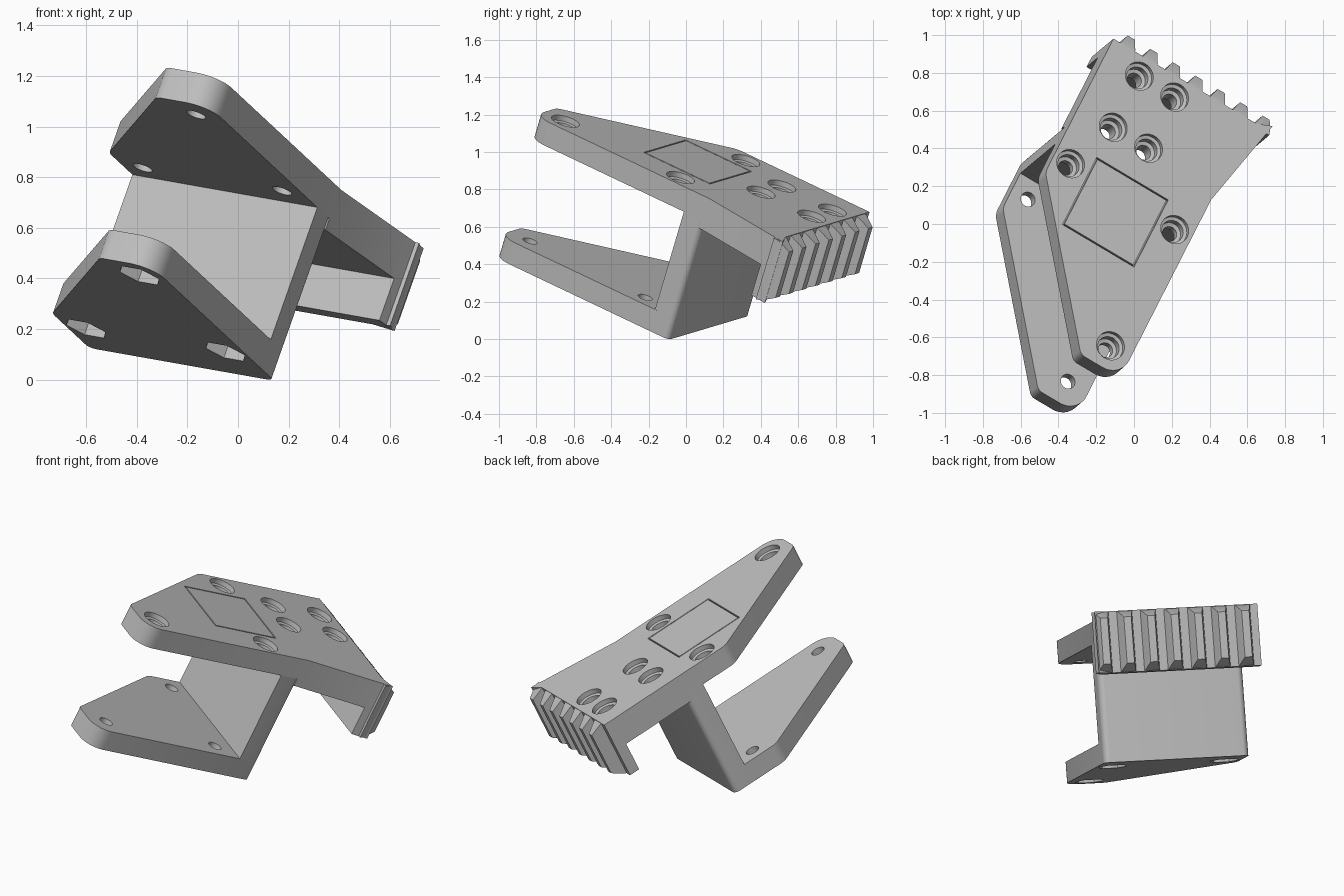
import bpy, bmesh, math
from mathutils import Matrix, Vector

if "Cube" in bpy.data.objects:
    bpy.data.objects.remove(bpy.data.objects["Cube"])

# The bracket is built square in its own axes, then tilted by this frame
W = Vector((0.32, 0.268, 0.908)).normalized()
R = Vector((0.85, -0.505, -0.15))
R = (R - W * R.dot(W)).normalized()
U = W.cross(R)
FRAME = Matrix((R, U, W)).transposed().to_4x4()

grey = bpy.data.materials.new("plain grey")
grey.use_nodes = True
COLOUR = (0.52, 0.52, 0.52, 1)
grey.diffuse_color = COLOUR
grey.node_tree.nodes["Principled BSDF"].inputs["Base Color"].default_value = COLOUR

LEFT, RIGHT = -0.69, 0.17
BOTTOM, LOWER_IN, UPPER_IN, TOP = 0.016, 0.14, 0.715, 0.845
WALL_FRONT, WALL_BACK = -0.143, -0.015
TIP, BACK = -1.165, 0.495
FLANGE_LOW = 0.485


def loft(name, rings):
    """Solid skinned through rings with equal point counts."""
    bm = bmesh.new()
    loops = [[bm.verts.new(p) for p in ring] for ring in rings]
    n = len(loops[0])
    for lo, hi in zip(loops, loops[1:]):
        for i in range(n):
            j = (i + 1) % n
            bm.faces.new((lo[i], lo[j], hi[j], hi[i]))
    bm.faces.new(loops[0][::-1])
    bm.faces.new(loops[-1])
    bmesh.ops.recalc_face_normals(bm, faces=bm.faces)
    mesh = bpy.data.meshes.new(name)
    bm.to_mesh(mesh)
    bm.free()
    mesh.materials.append(grey)
    obj = bpy.data.objects.new(name, mesh)
    bpy.context.collection.objects.link(obj)
    return obj


def prism(name, outline, low, high):
    return loft(name, [[(x, y, z) for x, y in outline] for z in (low, high)])


def box(name, x0, x1, y0, y1, z0, z1):
    return prism(name, [(x0, y0), (x1, y0), (x1, y1), (x0, y1)], z0, z1)


def lathe(name, x, y, profile, sides=32):
    step = math.tau / sides
    return loft(name, [[(x + r * math.cos(i * step), y + r * math.sin(i * step), z)
                        for i in range(sides)] for r, z in profile])


def fillet(corners, steps=8):
    """Outline from (x, y, radius) corners with round arcs."""
    out = []
    for i, (x, y, rad) in enumerate(corners):
        p = Vector((x, y))
        if rad == 0:
            out.append((x, y))
            continue
        d0 = (Vector(corners[i - 1][:2]) - p).normalized()
        d1 = (Vector(corners[(i + 1) % len(corners)][:2]) - p).normalized()
        half = d0.angle(d1) / 2
        centre = p + (d0 + d1).normalized() * rad / math.sin(half)
        a = p + d0 * rad / math.tan(half) - centre
        b = p + d1 * rad / math.tan(half) - centre
        sweep = a.angle_signed(b)
        for k in range(steps + 1):
            t = -sweep * k / steps
            out.append((centre.x + a.x * math.cos(t) - a.y * math.sin(t),
                        centre.y + a.x * math.sin(t) + a.y * math.cos(t)))
    return out


def combine(body, other, operation):
    mod = body.modifiers.new("join", "BOOLEAN")
    mod.operation, mod.object, mod.solver = operation, other, "EXACT"
    bpy.context.view_layer.objects.active = body
    bpy.ops.object.modifier_apply(modifier=mod.name)
    bpy.data.objects.remove(other)


# Tapered nose shared by both plates
nose = [(LEFT, -0.366, 0.09), (-0.075, TIP, 0.05), (RIGHT, TIP, 0.11)]

# Upper plate with a flared rear corner
flare = [(RIGHT, WALL_BACK, 0), (0.284, 0.53, 0), (0.2, BACK, 0), (LEFT, BACK, 0)]
body = prism("clamp_bracket", fillet(nose + flare), UPPER_IN, TOP)

# Thicker rear deck, hanging flange, wall and lower plate
back_rim = [(RIGHT, WALL_BACK, 0.035), (LEFT, WALL_BACK, 0.035)]
wall_front = [(LEFT, WALL_FRONT, 0), (RIGHT, WALL_FRONT, 0)]
parts = [
    prism("rear_deck", [(LEFT, -0.03), (RIGHT, -0.03)] + [c[:2] for c in flare],
          0.667, UPPER_IN + 0.02),
    prism("rear_flange", [(LEFT, 0.43), (0.263, 0.43)] + [c[:2] for c in flare[1:]],
          FLANGE_LOW, TOP),
    prism("upright_wall", fillet(wall_front + back_rim), BOTTOM, UPPER_IN + 0.02),
    prism("lower_plate", fillet(nose + back_rim), BOTTOM, LOWER_IN),
]

# Seven tapered teeth with chamfered ends
for i in range(7):
    x = -0.6 + 0.14 * i
    rings = []
    for y, half, cut in ((BACK - 0.02, 0.05, 0), (BACK + 0.01, 0.043, 0.005),
                         (0.572, 0.022, 0.045)):
        lo, hi = FLANGE_LOW + cut, TOP - cut
        rings.append([(x - half, y, lo), (x + half, y, lo),
                      (x + half, y, hi), (x - half, y, hi)])
    parts.append(loft("tooth", rings))
for part in parts:
    combine(body, part, "UNION")

# Stepped screw holes in the upper plate, the front three matched below
front_holes = [(-0.59, -0.25), (0.068, -0.27), (0.045, -1.034)]
rear_holes = [(x, y) for x in (-0.475, -0.255) for y in (0.056, 0.386)]
cutters = []
for x, y in front_holes + rear_holes:
    cutters.append(lathe("screw_hole", x, y, [
        (0.04, 0.6), (0.04, TOP - 0.085), (0.06, TOP - 0.08), (0.06, TOP - 0.035),
        (0.078, TOP - 0.03), (0.078, TOP + 0.05)]))
for x, y in front_holes:
    cutters.append(lathe("bolt_hole", x, y, [(0.04, BOTTOM - 0.1), (0.04, 0.25)]))
    cutters.append(lathe("nut_pocket", x, y, [(0.09, BOTTOM - 0.1), (0.09, BOTTOM + 0.06)], 6))

# Thin engraved rectangle on the upper plate
x0, x1, y0, y1, line = -0.48, -0.043, -0.575, -0.15, 0.008
for x in (x0, x1):
    cutters.append(box("groove", x, x + line, y0, y1 + line, TOP - 0.02, TOP + 0.05))
for y in (y0, y1):
    cutters.append(box("groove", x0, x1 + line, y, y + line, TOP - 0.02, TOP + 0.05))
for cutter in cutters:
    combine(body, cutter, "DIFFERENCE")

# Tilt into place and shade
body.data.transform(FRAME)
low = min(v.co.z for v in body.data.vertices)
body.data.transform(Matrix.Translation((0, 0, -low)))
bpy.ops.object.select_all(action="DESELECT")
body.select_set(True)
bpy.context.view_layer.objects.active = body
bpy.ops.object.shade_smooth_by_angle(angle=math.radians(30))
